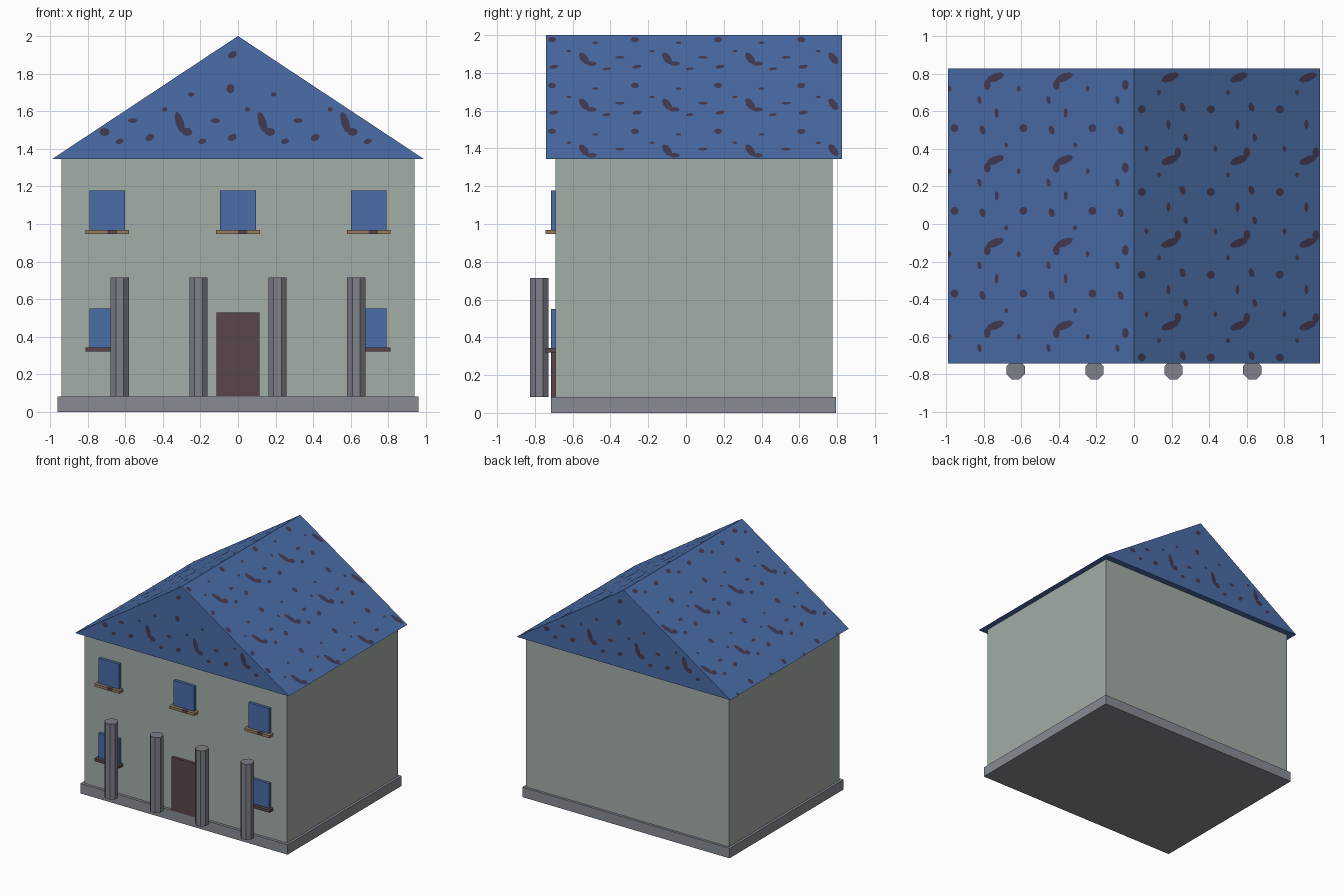
import bpy, bmesh, math
from mathutils import Vector

if "Cube" in bpy.data.objects:
    bpy.data.objects.remove(bpy.data.objects["Cube"])


def srgb(r, g, b):
    return [((c / 255 + 0.055) / 1.055) ** 2.4 for c in (r, g, b)] + [1]


def material(name, rgb):
    m = bpy.data.materials.new(name)
    m.diffuse_color = srgb(*rgb)
    m.use_nodes = True
    m.node_tree.nodes["Principled BSDF"].inputs["Base Color"].default_value = m.diffuse_color
    return m


WALL = material("wall_grey_green", (163, 173, 168))
BLUE = material("roof_blue", (75, 109, 168))
SPOT = material("roof_dark_patch", (68, 58, 84))
STONE = material("base_grey", (135, 140, 148))
COLUMN = material("column_grey", (127, 129, 138))
DOOR = material("dark_brown", (90, 70, 74))
TAN = material("sill_tan", (150, 124, 100))


def finish(name, bm, mat):
    me = bpy.data.meshes.new(name)
    bm.to_mesh(me)
    bm.free()
    ob = bpy.data.objects.new(name, me)
    bpy.context.collection.objects.link(ob)
    me.materials.append(mat)
    return ob


def box(name, x0, x1, y0, y1, z0, z1, mat):
    bm = bmesh.new()
    bmesh.ops.create_cube(bm, size=1)
    for v in bm.verts:
        v.co = (x0 if v.co.x < 0 else x1, y0 if v.co.y < 0 else y1,
                z0 if v.co.z < 0 else z1)
    return finish(name, bm, mat)


# Base slab, walls and door
box("base", -0.96, 0.96, -0.715, 0.795, 0, 0.083, STONE)
box("walls", -0.94, 0.94, -0.692, 0.775, 0.083, 1.348, WALL)
box("door", -0.115, 0.115, -0.716, -0.69, 0.083, 0.53, DOOR)

# Windows with sills
for label, x, z0, z1 in (("upper_left", -0.695, 0.968, 1.178), ("upper_middle", 0, 0.968, 1.178),
                         ("upper_right", 0.695, 0.968, 1.178), ("lower_left", -0.695, 0.343, 0.55),
                         ("lower_right", 0.695, 0.343, 0.55)):
    box("window_" + label, x - 0.095, x + 0.095, -0.716, -0.69, z0, z1, BLUE)
    sill = (-0.743, -0.69, z0 - 0.022, z0)
    if z0 > 0.5:  # upper sills are tan with a dark middle
        box("sill_a_" + label, x - 0.116, x, *sill, TAN)
        box("sill_b_" + label, x, x + 0.05, *sill, DOOR)
        box("sill_c_" + label, x + 0.05, x + 0.116, *sill, TAN)
    else:
        box("sill_" + label, x - 0.116, x + 0.116, *sill, DOOR)

# Eight-sided free-standing columns
for i, x in enumerate((-0.63, -0.21, 0.21, 0.63)):
    bpy.ops.mesh.primitive_cylinder_add(vertices=8, radius=0.053, depth=0.632,
                                        location=(x, -0.777, 0.399),
                                        rotation=(0, 0, math.pi / 8))
    col = bpy.context.object
    col.name = f"column_{i + 1}"
    col.data.materials.append(COLUMN)

# Gable roof prism
HALF, FRONT, BACK, EAVE, TOP = 0.99, -0.742, 0.826, 1.345, 2.0
bm = bmesh.new()
profile = [(-HALF, EAVE), (HALF, EAVE), (0, TOP)]
face = bm.faces.new([bm.verts.new((x, FRONT, z)) for x, z in profile])
ext = bmesh.ops.extrude_face_region(bm, geom=[face])
for v in ext["geom"]:
    if isinstance(v, bmesh.types.BMVert):
        v.co.y = BACK
bmesh.ops.recalc_face_normals(bm, faces=bm.faces)
finish("roof", bm, BLUE)

# Repeating dark patches: offset and radii inside one square tile, then tilt
TILE = 0.44
PATCHES = [(0.0, 0.0, 0.022, 0.06, 0.3), (0.04, -0.05, 0.028, 0.022, 0), (0.19, 0.01, 0.026, 0.013, 0),
           (0.12, -0.10, 0.022, 0.014, 0.3), (0.28, 0.36, 0.026, 0.018, 0.5),
           (0.27, 0.18, 0.022, 0.026, 0), (0.06, 0.15, 0.016, 0.012, 0), (0.36, 0.07, 0.014, 0.012, 0)]


def patches(name, origin, u, v, inside):
    """Flat patches on a plane; u and v span it, inside() keeps whole patches only."""
    bm = bmesh.new()
    n = u.cross(v).normalized() * 0.003
    for i in range(-5, 6):
        for j in range(-5, 6):
            for a, b, ra, rb, tilt in PATCHES:
                pts = []
                for k in range(8):
                    t = k * math.pi / 4
                    p, q = ra * math.cos(t), rb * math.sin(t)
                    pu = i * TILE + a + p * math.cos(tilt) - q * math.sin(tilt)
                    pv = j * TILE + b + p * math.sin(tilt) + q * math.cos(tilt)
                    pts.append(origin + u * pu + v * pv)
                if all(inside(p) for p in pts):
                    bm.faces.new([bm.verts.new(p + n) for p in pts])
    finish(name, bm, SPOT)


def on_gable(p):
    return p.z > EAVE and (TOP - p.z) / (TOP - EAVE) > abs(p.x) / HALF


def on_slope(p):
    return EAVE < p.z < TOP and FRONT < p.y < BACK


Z = Vector((0, 0, 1))
patches("patches_front", Vector((-0.31, FRONT, 1.54)), Vector((1, 0, 0)), Z, on_gable)
patches("patches_back", Vector((0.31, BACK, 1.54)), Vector((-1, 0, 0)), Z, on_gable)
rise = (TOP - EAVE) / HALF
for label, s, x in (("right", 1, 0.19), ("left", -1, 0.37)):
    up = Vector((-s, 0, rise)).normalized()
    patches("patches_" + label, Vector((s * x, -0.1, TOP - x * rise)),
            Vector((0, s, 0)), up, on_slope)
